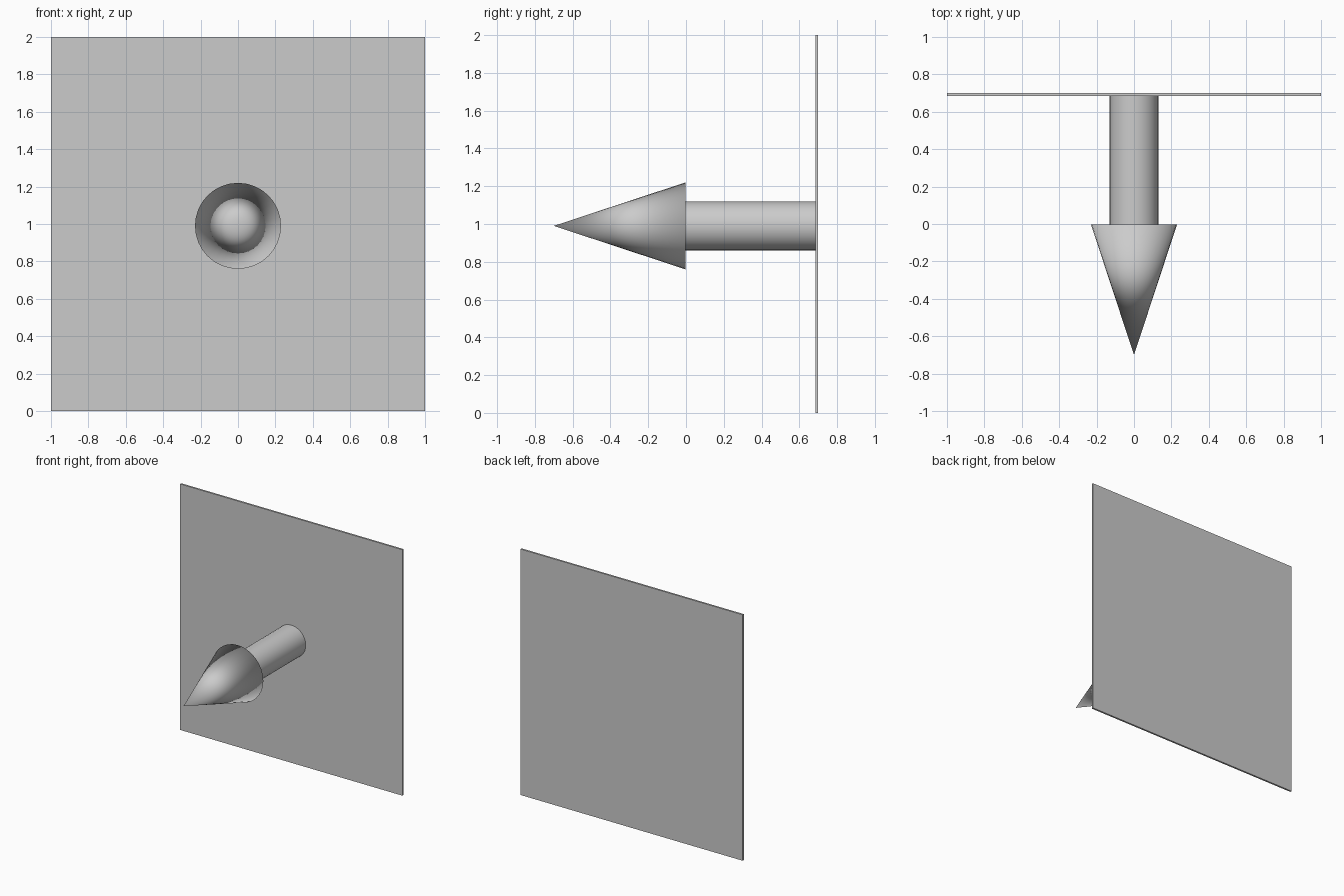
import bpy
import math

if "Cube" in bpy.data.objects:
    bpy.data.objects.remove(bpy.data.objects["Cube"])

CENTRE_Z = 0.99   # height of the arrow axis


def round_part(name, y_front, y_back, r_front, r_back):
    """Round solid lying along the y axis, front end towards -y."""
    bpy.ops.mesh.primitive_cone_add(
        vertices=32, radius1=r_back, radius2=r_front, depth=y_back - y_front,
        location=(0, (y_front + y_back) / 2, CENTRE_Z),
        rotation=(math.pi / 2, 0, 0))
    ob = bpy.context.object
    ob.name = name
    return ob


# Thin square back panel
bpy.ops.mesh.primitive_cube_add(size=1, location=(0, 0.6925, 1))
panel = bpy.context.object
panel.name = "back_panel"
panel.scale = (2, 0.015, 2)
bpy.ops.object.transform_apply(location=False, rotation=False, scale=True)

# Arrow shaft, smooth sides with sharp ends
round_part("arrow_shaft", -0.003, 0.687, 0.13, 0.13)
bpy.ops.object.shade_smooth_by_angle(angle=math.radians(30))

# Arrow head, smooth over its whole surface including the rim
round_part("arrow_head", -0.70, -0.003, 0.0, 0.23)
bpy.ops.object.shade_smooth()
